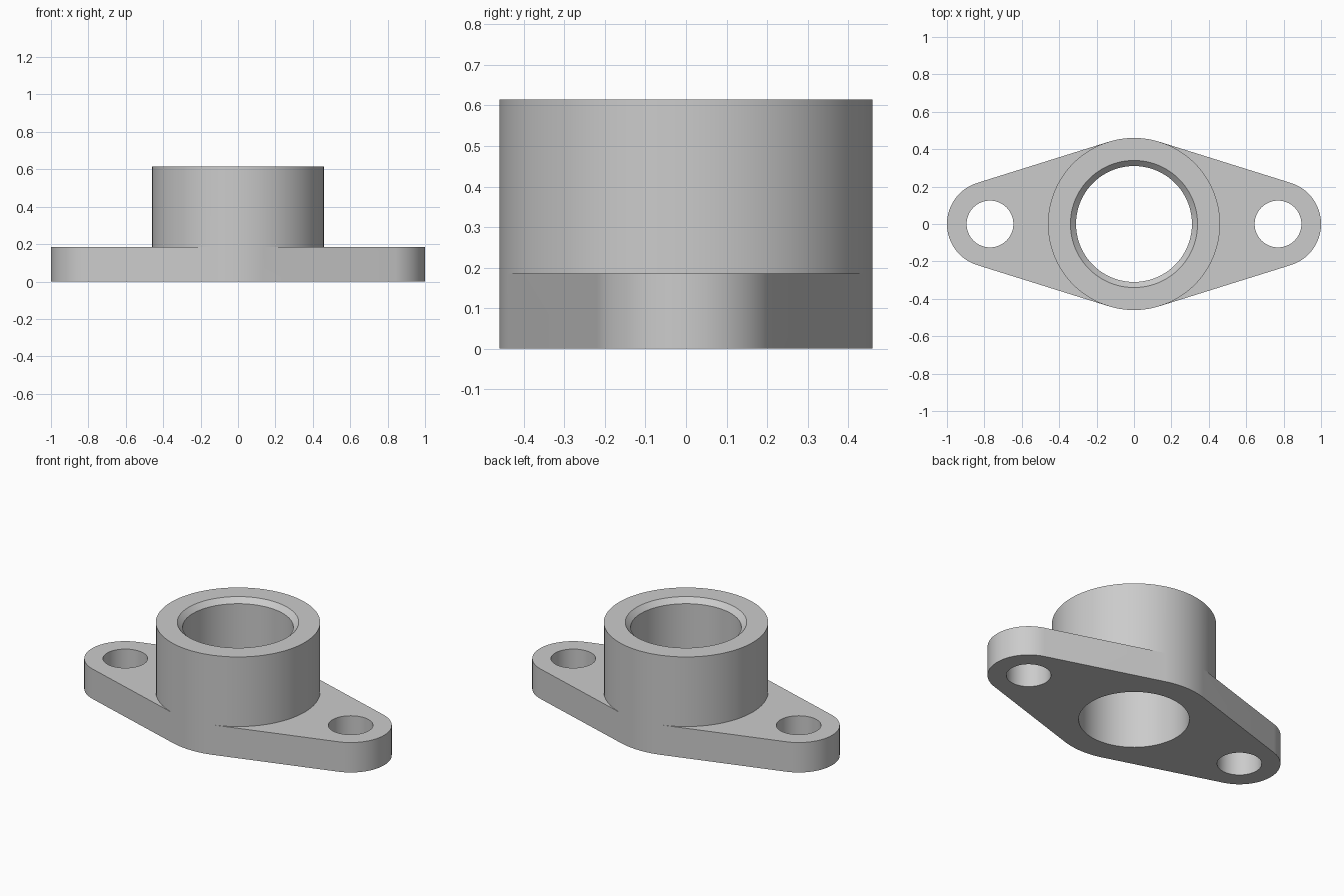
import bpy, bmesh
from math import acos, cos, sin, pi, radians

cube = bpy.data.objects.get("Cube")
if cube:
    bpy.data.objects.remove(cube, do_unlink=True)

# Main dimensions
PLATE_H, TOTAL_H = 0.185, 0.615
BOSS_R, BORE_R, CHAMFER = 0.46, 0.31, 0.03
EAR_X, EAR_R, BOLT_R = 0.77, 0.23, 0.125
SEG = 40

metal = bpy.data.materials.new("grey metal")
metal.use_nodes = True
grey = (0.6, 0.6, 0.6, 1)
metal.diffuse_color = grey
metal.node_tree.nodes["Principled BSDF"].inputs["Base Color"].default_value = grey

bm = bmesh.new()


def arc(cx, r, start, end, n=SEG):
    steps = [start + (end - start) * i / n for i in range(n + 1)]
    return [(cx + r * cos(a), r * sin(a)) for a in steps]


def circle(cx, r, n=2 * SEG):
    return arc(cx, r, 0, 2 * pi, n)[:-1]


def ring(points, z):
    return [bm.verts.new((x, y, z)) for x, y in points]


def wall(low, z0, high, z1):
    """Side surface between two matching closed outlines."""
    a, b = ring(low, z0), ring(high, z1)
    for i in range(len(a)):
        bm.faces.new((a[i - 1], a[i], b[i], b[i - 1]))


def cap(loops, z):
    """Flat face bounded by closed loops, with inner loops as holes."""
    edges = []
    for loop in loops:
        v = ring(loop, z)
        edges += [bm.edges.new((v[i - 1], v[i])) for i in range(len(v))]
    bmesh.ops.triangle_fill(bm, edges=edges, use_beauty=True, use_dissolve=False)


# Tangent outline: ear, back of boss, ear, front of boss
t = acos((BOSS_R - EAR_R) / EAR_X)
right_ear = arc(EAR_X, EAR_R, -t, t)
left_ear = arc(-EAR_X, EAR_R, pi - t, pi + t)
back = arc(0, BOSS_R, t, pi - t, SEG // 2)
front = arc(0, BOSS_R, pi + t, 2 * pi - t, SEG // 2)
boss_right = arc(0, BOSS_R, -t, t)
boss_left = arc(0, BOSS_R, pi - t, pi + t)
outline = right_ear + back + left_ear + front
boss = boss_right[:-1] + back[:-1] + boss_left[:-1] + front[:-1]
bore = circle(0, BORE_R)
mouth = circle(0, BORE_R + CHAMFER)
bolts = [circle(s * EAR_X, BOLT_R) for s in (1, -1)]

# Flange plate: rim, underside, two ear tops and bolt holes
wall(outline, 0, outline, PLATE_H)
cap([outline, bore] + bolts, 0)
cap([right_ear + boss_right[::-1], bolts[0]], PLATE_H)
cap([left_ear + boss_left[::-1], bolts[1]], PLATE_H)
for hole in bolts:
    wall(hole, 0, hole, PLATE_H)

# Boss: outer wall, top rim, chamfer and bore
wall(boss, PLATE_H, boss, TOTAL_H)
cap([boss, mouth], TOTAL_H)
wall(bore, TOTAL_H - CHAMFER, mouth, TOTAL_H)
wall(bore, 0, bore, TOTAL_H - CHAMFER)

bmesh.ops.remove_doubles(bm, verts=bm.verts, dist=0.0001)
bmesh.ops.recalc_face_normals(bm, faces=bm.faces)
mesh = bpy.data.meshes.new("flanged_housing")
bm.to_mesh(mesh)
bm.free()
mesh.materials.append(metal)
housing = bpy.data.objects.new("flanged_housing", mesh)
bpy.context.collection.objects.link(housing)

bpy.ops.object.select_all(action="DESELECT")
housing.select_set(True)
bpy.context.view_layer.objects.active = housing
bpy.ops.object.shade_smooth_by_angle(angle=radians(30))
